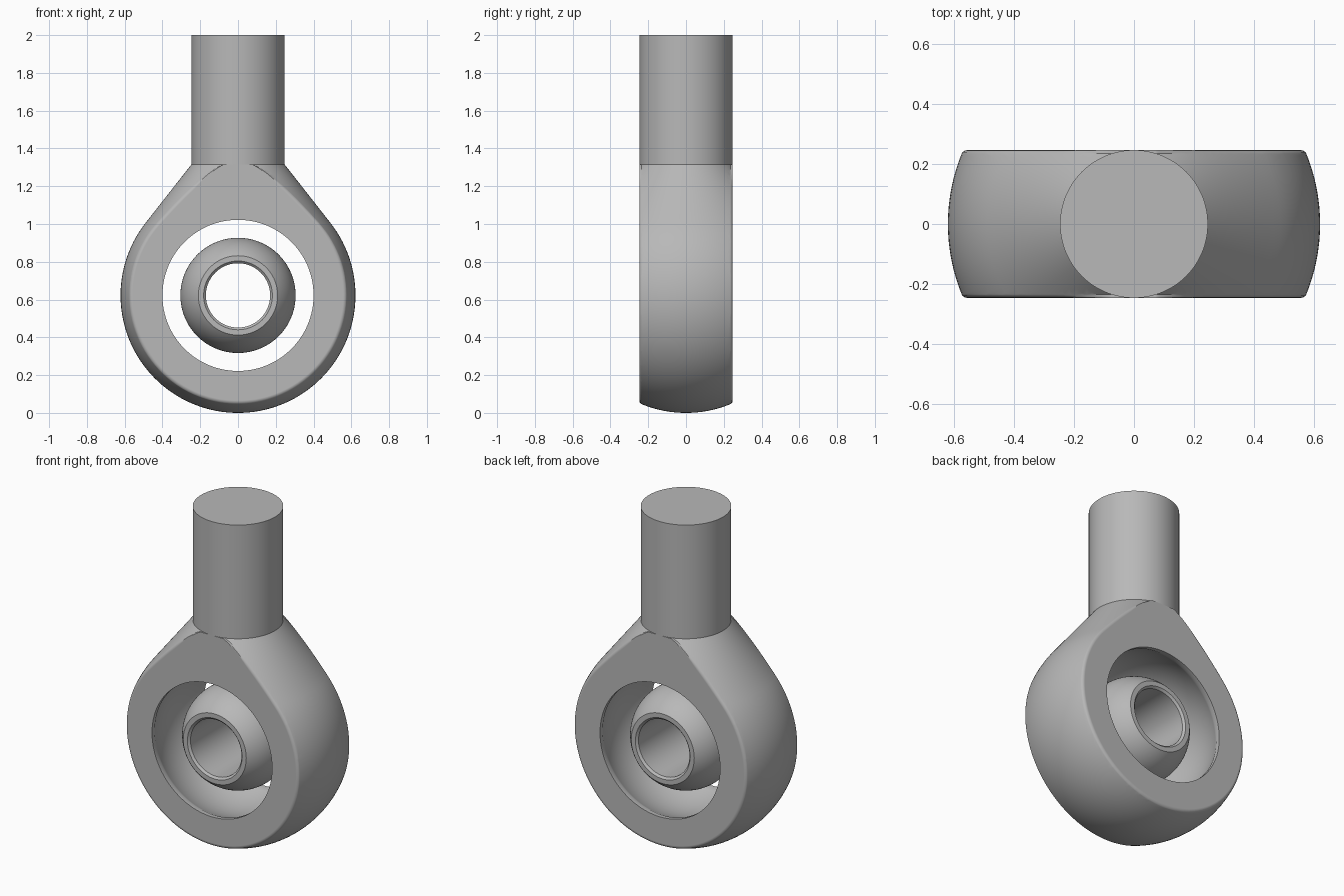
import bpy, bmesh
from math import sin, cos, pi, radians
from mathutils import Matrix, Vector

if "Cube" in bpy.data.objects:
    bpy.data.objects.remove(bpy.data.objects["Cube"], do_unlink=True)

EYE = 0.622      # eye radius, also the height of its centre
HALF = 0.247     # stem radius and half thickness of the eye
NECK = 1.315     # height where the stem begins

steel = bpy.data.materials.new("grey steel")
steel.use_nodes = True
steel.diffuse_color = (0.48, 0.48, 0.48, 1)
steel.node_tree.nodes["Principled BSDF"].inputs["Base Color"].default_value = (0.48, 0.48, 0.48, 1)


def arc(radius, start, end, steps):
    """Profile points (distance from axis, height) on a circle round the origin."""
    angles = [radians(start + (end - start) * i / steps) for i in range(steps + 1)]
    return [(radius * sin(a), radius * cos(a)) for a in angles]


def lathe(profile, closed=False, steps=128):
    """Spin a profile about the z axis."""
    bm = bmesh.new()
    verts = [bm.verts.new((r, 0, h)) for r, h in profile]
    pairs = list(zip(verts, verts[1:]))
    if closed:
        pairs.append((verts[-1], verts[0]))
    edges = [bm.edges.new(p) for p in pairs]
    bmesh.ops.spin(bm, geom=verts + edges, cent=(0, 0, 0), axis=(0, 0, 1),
                   angle=2 * pi, steps=steps)
    bmesh.ops.remove_doubles(bm, verts=bm.verts, dist=0.0001)
    return bm


def finish(bm, name):
    bmesh.ops.recalc_face_normals(bm, faces=bm.faces)
    mesh = bpy.data.meshes.new(name)
    bm.to_mesh(mesh)
    bm.free()
    mesh.materials.append(steel)
    obj = bpy.data.objects.new(name, mesh)
    bpy.context.collection.objects.link(obj)
    return obj


def activate(obj):
    bpy.ops.object.select_all(action="DESELECT")
    obj.select_set(True)
    bpy.context.view_layer.objects.active = obj


def smooth(obj):
    activate(obj)
    bpy.ops.object.shade_smooth_by_angle(angle=radians(30))
    obj.modifiers.new("weighted normals", "WEIGHTED_NORMAL").keep_sharp = True


def lay_on_y(bm):
    """Turn a lathed part so its axis runs front to back through the eye."""
    bm.transform(Matrix.Translation((0, 0, EYE)) @ Matrix.Rotation(pi / 2, 4, "X"))


# Eye housing: a sphere running into a tangent cone, cut flat front and back
profile = [(r, h + EYE) for r, h in arc(EYE, 180, 51.9, 48)]
r0, h0 = profile[-1]
profile += [(r0 + (HALF - r0) * i / 12, h0 + (NECK - h0) * i / 12) for i in range(1, 13)]
bm = lathe(profile + [(0, NECK)])
cut = HALF - 0.012
for side in (-1, 1):
    bmesh.ops.bisect_plane(bm, geom=bm.verts[:] + bm.edges[:] + bm.faces[:], dist=0.00001,
                           plane_co=(0, side * cut, 0), plane_no=(0, side, 0), clear_outer=True)
bmesh.ops.remove_doubles(bm, verts=bm.verts, dist=0.0005)

# Rounded rim on each flat, fading out where it meets the stem
for side in (-1, 1):
    rim = [e for e in bm.edges if e.is_boundary and all(v.co.y * side > 0.1 for v in e.verts)]
    start = None
    for y, scale in ((0.240, 0.995), (0.245, 0.983), (HALF, 0.967)):
        geom = bmesh.ops.extrude_edge_only(bm, edges=rim)["geom"]
        rim = [g for g in geom if isinstance(g, bmesh.types.BMEdge)]
        previous = start or 1
        start = scale
        for v in (g for g in geom if isinstance(g, bmesh.types.BMVert)):
            fade = min(1, max(0, (NECK - v.co.z) / 0.12))
            k = 1 + (scale / previous - 1) * fade
            v.co = Vector((v.co.x * k, side * y, EYE + (v.co.z - EYE) * k))
    bmesh.ops.edgeloop_fill(bm, edges=rim)
housing = finish(bm, "eye_housing")

# Cavity: short straight lips with a hollow spherical seat between them
lip = HALF - 0.025
seat = [(0.40 + 0.055 * (1 - (h / lip) ** 2), h)
        for h in (lip * (1 - i / 12) for i in range(25))]
bm = lathe([(0, 0.4), (0.40, 0.4)] + seat + [(0.40, -0.4), (0, -0.4)])
lay_on_y(bm)
cutter = finish(bm, "cavity_cutter")
cutter.hide_render = True
boolean = housing.modifiers.new("cavity", "BOOLEAN")
boolean.operation = "DIFFERENCE"
boolean.solver = "EXACT"
boolean.object = cutter
activate(housing)
bpy.ops.object.modifier_apply(modifier="cavity")
bpy.data.objects.remove(cutter, do_unlink=True)
smooth(housing)

# Stem
smooth(finish(lathe([(0, NECK), (HALF, NECK), (HALF, 2), (0, 2)]), "stem"))

# Ball with flat ends and a chamfered bore
ball = arc(0.305, 43.5, 136.5, 40)
end = ball[0][1]
bore = [(0.182, -end), (0.17, 0.012 - end), (0.17, end - 0.012), (0.182, end)]
bm = lathe(ball + bore, closed=True)
lay_on_y(bm)
smooth(finish(bm, "swivel_ball"))
